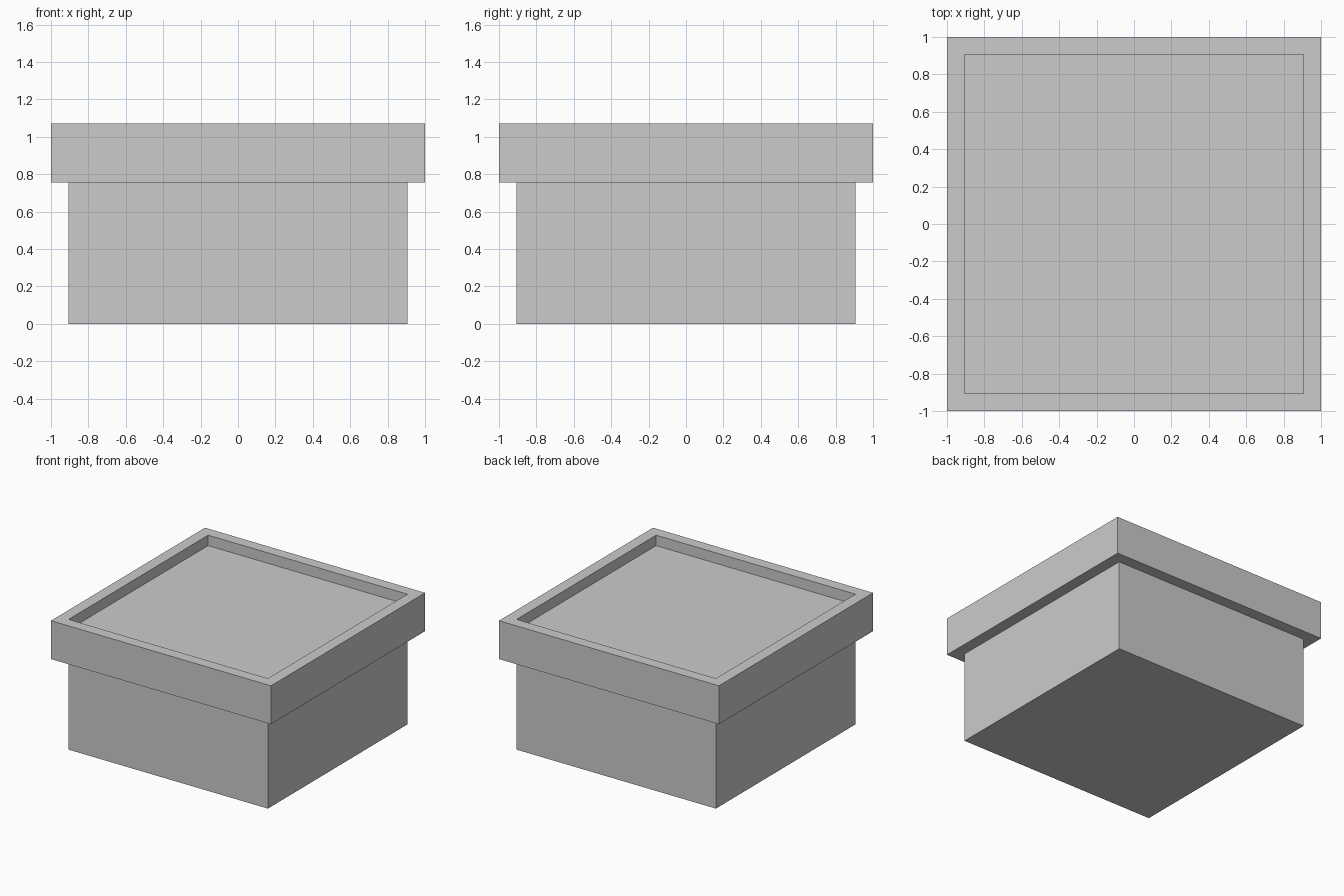
import bpy, bmesh

if "Cube" in bpy.data.objects:
    bpy.data.objects.remove(bpy.data.objects["Cube"])


def square_loft(name, profile, cap_start=False, cap_end=False):
    """Skin stacked square loops given as (half width, height)."""
    bm = bmesh.new()
    loops = [[bm.verts.new((sx * r, sy * r, z))
              for sx, sy in ((-1, -1), (1, -1), (1, 1), (-1, 1))]
             for r, z in profile]
    for a, b in zip(loops, loops[1:]):
        for i in range(4):
            j = (i + 1) % 4
            bm.faces.new((a[i], a[j], b[j], b[i]))
    if cap_start:
        bm.faces.new(loops[0][::-1])
    if cap_end:
        bm.faces.new(loops[-1])
    mesh = bpy.data.meshes.new(name)
    bm.to_mesh(mesh)
    bm.free()
    obj = bpy.data.objects.new(name, mesh)
    bpy.context.collection.objects.link(obj)
    return obj


BODY, RIM = 0.906, 1.0
RIM_BOTTOM, FILL, TOP = 0.755, 0.984, 1.07

# Box walls with closed base
square_loft("planter_body", [(BODY, 0), (BODY, RIM_BOTTOM)], cap_start=True)

# Overhanging rim: underside, outer wall, top lip, inner wall
square_loft("planter_rim", [(BODY, RIM_BOTTOM), (RIM, RIM_BOTTOM), (RIM, TOP),
                            (BODY, TOP), (BODY, FILL)])

# Recessed flat fill surface
square_loft("fill_surface", [(BODY, FILL)], cap_end=True)
